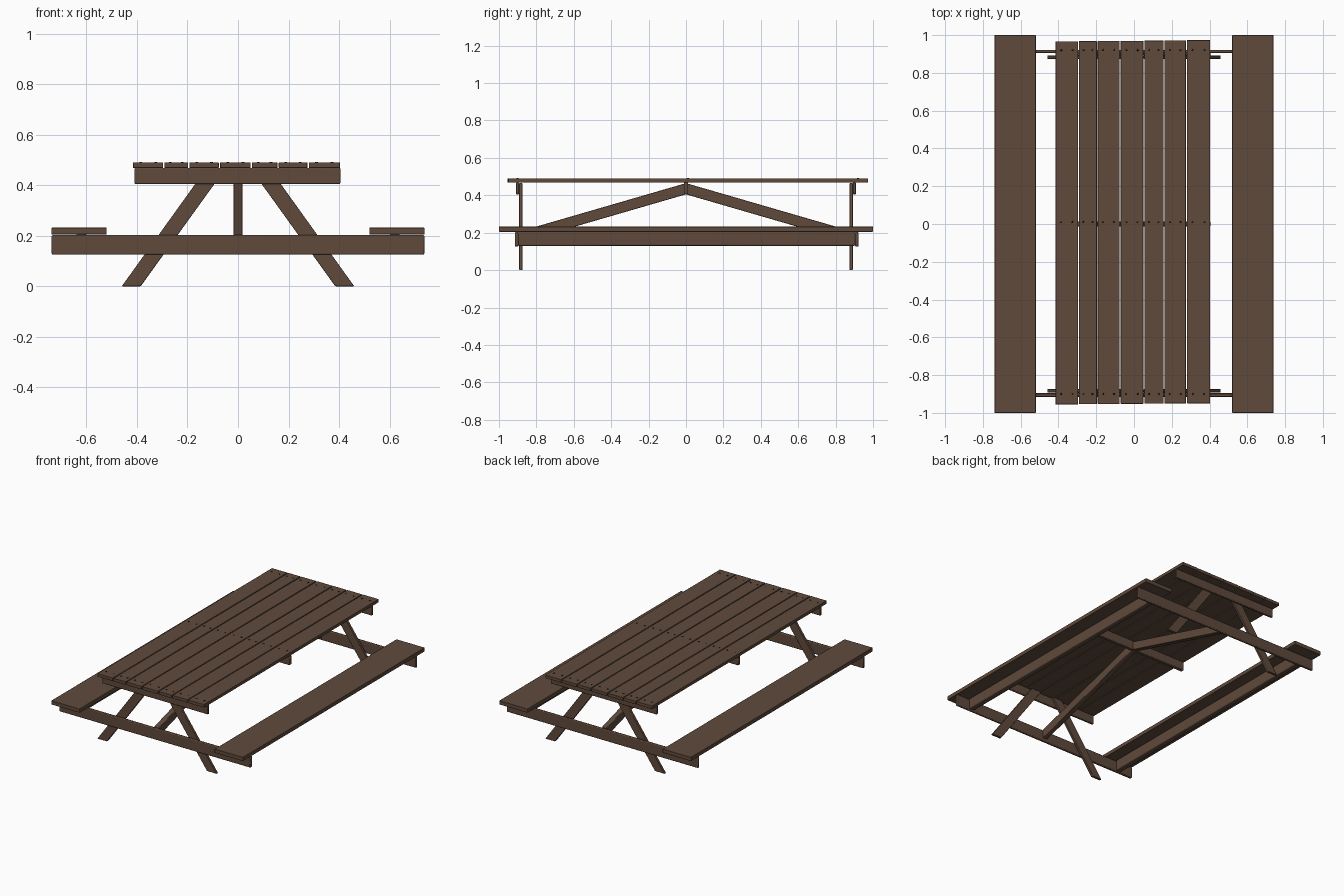
import bpy, bmesh, math
from mathutils import Matrix, Vector

if "Cube" in bpy.data.objects:
    bpy.data.objects.remove(bpy.data.objects["Cube"], do_unlink=True)


def material(name, rgb):
    m = bpy.data.materials.new(name)
    m.use_nodes = True
    m.diffuse_color = (*rgb, 1)
    m.node_tree.nodes["Principled BSDF"].inputs["Base Color"].default_value = (*rgb, 1)
    return m


wood = material("brown wood", (0.115, 0.068, 0.045))
iron = material("dark iron", (0.012, 0.009, 0.007))


def finish(name, bm, mat, bevel=0.0):
    bmesh.ops.recalc_face_normals(bm, faces=bm.faces)
    mesh = bpy.data.meshes.new(name)
    bm.to_mesh(mesh)
    bm.free()
    mesh.materials.append(mat)
    ob = bpy.data.objects.new(name, mesh)
    bpy.context.collection.objects.link(ob)
    if bevel:
        mod = ob.modifiers.new("soft edges", "BEVEL")
        mod.width, mod.segments = bevel, 2
    bpy.ops.object.select_all(action="DESELECT")
    ob.select_set(True)
    bpy.context.view_layer.objects.active = ob
    bpy.ops.object.shade_smooth_by_angle(angle=math.radians(40))
    return ob


def box(name, x, y, z, bevel=0.002):
    """Board spanning the given (low, high) ranges."""
    bm = bmesh.new()
    size = [b - a for a, b in (x, y, z)]
    mid = [(a + b) / 2 for a, b in (x, y, z)]
    bmesh.ops.create_cube(bm, size=1, matrix=Matrix.Translation(mid) @ Matrix.Diagonal((*size, 1)))
    return finish(name, bm, wood, bevel)


def slab(name, outline, offset, bevel=0.003):
    """Sloping timber: a flat outline pushed along an offset."""
    bm = bmesh.new()
    face = bm.faces.new([bm.verts.new(p) for p in outline])
    out = bmesh.ops.extrude_face_region(bm, geom=[face])
    moved = [v for v in out["geom"] if isinstance(v, bmesh.types.BMVert)]
    bmesh.ops.translate(bm, verts=moved, vec=Vector(offset))
    return finish(name, bm, wood, bevel)


# Tabletop planks
planks = [(-0.415, -0.296), (-0.291, -0.197), (-0.192, -0.076), (-0.071, 0.05),
          (0.055, 0.156), (0.161, 0.275), (0.28, 0.403)]
for i, span in enumerate(planks):
    shift = 0.001 * i
    box(f"table_plank_{i + 1}", span, (-0.955 + shift, 0.967 + shift), (0.468, 0.49))

# Nail heads, two per plank over each cross beam
bm = bmesh.new()
for low, high in planks:
    for t in (0.25, 0.75):
        for y in (-0.9, 0.01, 0.92):
            spot = Matrix.Translation((low + (high - low) * t, y, 0.49))
            bmesh.ops.create_cone(bm, cap_ends=True, segments=8, radius1=0.006,
                                  radius2=0.005, depth=0.004, matrix=spot)
finish("nail_heads", bm, iron)

# Cross beams under the tabletop
for name, y in (("front", (-0.909, -0.893)), ("middle", (-0.012, 0.012)), ("back", (0.892, 0.908))):
    box(f"{name}_table_beam", (-0.41, 0.405), y, (0.405, 0.468), 0.004)

# Long beams carrying the seats
for name, y in (("front", (-0.915, -0.896)), ("back", (0.904, 0.922))):
    box(f"{name}_seat_beam", (-0.737, 0.737), y, (0.125, 0.203), 0.005)

for side, s in (("left", 1), ("right", -1)):
    # Seat and the rail below it
    box(f"{side}_seat", sorted((s * 0.52, s * 0.738)), (-1, 1), (0.205, 0.232))
    box(f"{side}_seat_rail", sorted((s * 0.6, s * 0.64)), (-0.896, 0.904), (0.13, 0.206), 0.006)
    # Splayed legs
    for end, y in (("front", -0.892), ("back", 0.874)):
        outline = [(s * x, y, z) for x, z in
                   ((0.385, 0), (0.46, 0), (0.126, 0.465), (0.05, 0.465))]
        slab(f"{end}_{side}_leg", outline, (0, 0.018, 0))

# Diagonal braces from the middle of the top down to the seat beams
for name, s in (("front", -1), ("back", 1)):
    outline = [(-0.018, s * y, z) for y, z in
               ((0, 0.405), (0, 0.465), (0.896, 0.205), (0.896, 0.145))]
    slab(f"{name}_brace", outline, (0.036, 0, 0))
